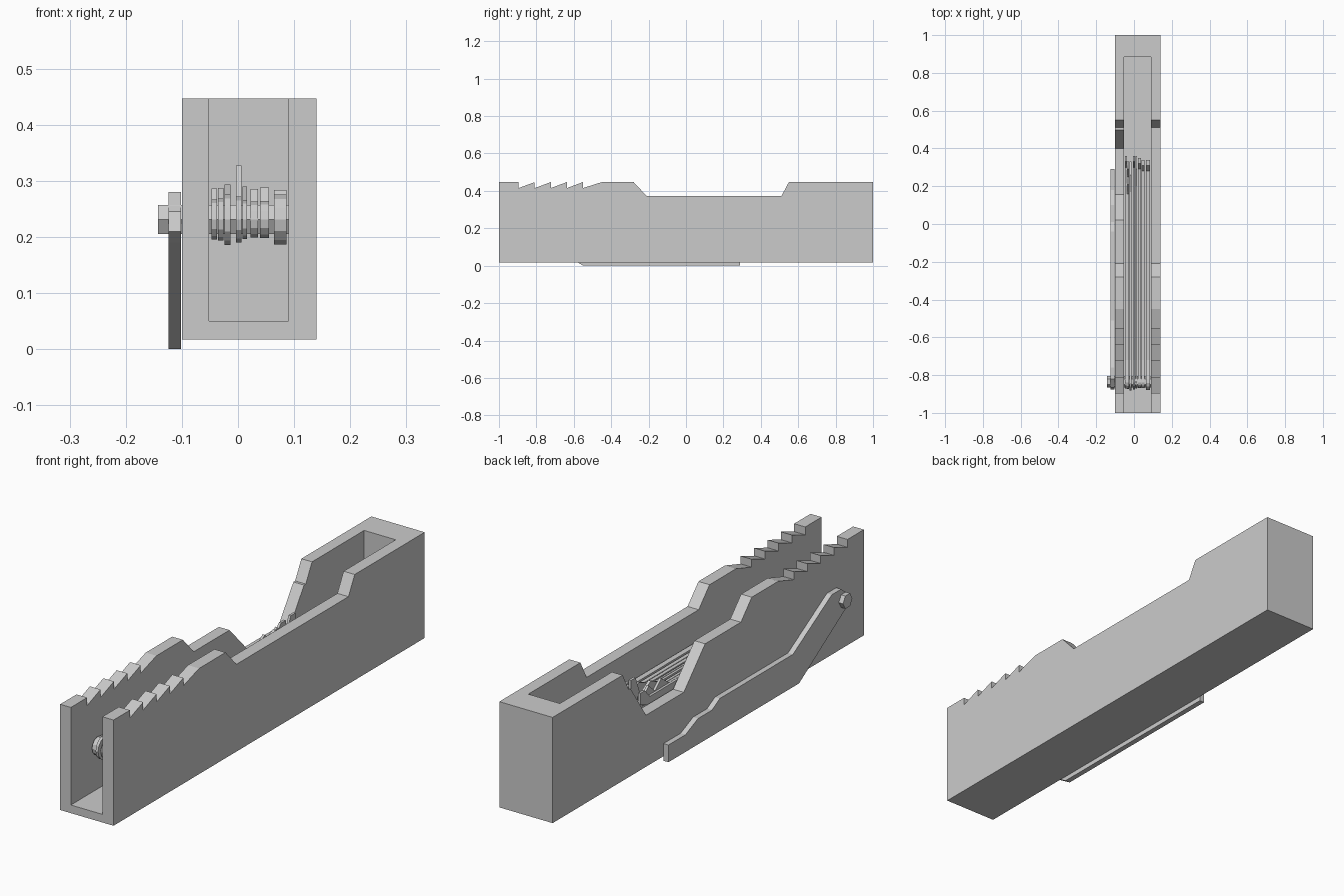
import bpy, bmesh, math

cube = bpy.data.objects.get("Cube")
if cube:
    bpy.data.objects.remove(cube, do_unlink=True)

grey = bpy.data.materials.new("light_grey")
grey.use_nodes = True
grey.diffuse_color = (0.6, 0.6, 0.6, 1)
grey.node_tree.nodes["Principled BSDF"].inputs["Base Color"].default_value = (0.6, 0.6, 0.6, 1)


def prism(name, outline, x0, x1):
    """Extrude a (y, z) outline from x0 to x1."""
    bm = bmesh.new()
    face = bm.faces.new([bm.verts.new((x0, y, z)) for y, z in outline])
    ext = bmesh.ops.extrude_face_region(bm, geom=[face])
    moved = [g for g in ext["geom"] if isinstance(g, bmesh.types.BMVert)]
    bmesh.ops.translate(bm, verts=moved, vec=(x1 - x0, 0, 0))
    bmesh.ops.recalc_face_normals(bm, faces=bm.faces)
    mesh = bpy.data.meshes.new(name)
    bm.to_mesh(mesh)
    bm.free()
    mesh.materials.append(grey)
    obj = bpy.data.objects.new(name, mesh)
    bpy.context.collection.objects.link(obj)
    return obj


def box_outline(y0, y1, z0, z1):
    return [(y0, z0), (y1, z0), (y1, z1), (y0, z1)]


def arc(cy, cz, r, start, end, steps):
    """Points on a circle in the y-z plane, angles in degrees."""
    angles = [math.radians(start + (end - start) * i / steps) for i in range(steps + 1)]
    return [(cy + r * math.cos(a), cz + r * math.sin(a)) for a in angles]


def cut(target, cutter):
    mod = target.modifiers.new("cut", 'BOOLEAN')
    mod.operation = 'DIFFERENCE'
    mod.solver = 'EXACT'
    mod.object = cutter
    cutter.hide_render = True
    bpy.context.view_layer.objects.active = target
    bpy.ops.object.modifier_apply(modifier=mod.name)
    bpy.data.objects.remove(cutter, do_unlink=True)


BASE, TOP, DIP = 0.017, 0.447, 0.372
PIN_Y, PIN_Z = -0.835, 0.231

# Case body: side profile with grip teeth and a long dip
teeth = []
for i in range(5):
    y = -0.895 + 0.086 * i
    teeth += [(y, TOP), (y, TOP - 0.032)]
profile = [(1, BASE), (-1, BASE), (-1, TOP)] + teeth
profile += [(-0.45, TOP), (-0.28, TOP), (-0.21, DIP), (0.51, DIP), (0.55, TOP), (1, TOP)]
body = prism("case_body", profile, -0.10, 0.14)

# Hollow channel, open at the front and top
cut(body, prism("channel_cutter", box_outline(-1.2, 0.885, 0.05, 0.7), -0.052, 0.09))

# Deeper finger notch in one wall
notch = [(0.02, DIP), (0.157, 0.227), (0.40, 0.227), (0.586, 0.5), (0.02, 0.5)]
cut(body, prism("notch_cutter", notch, -0.2, 0.0))

# Hexagonal pivot pin through the case
prism("pivot_pin", arc(PIN_Y, PIN_Z, 0.03, 0, 300, 5), -0.143, 0.095)

# Outside lever with a stepped upper edge
lever = [(0.29, 0), (0.29, 0.07), (0.18, 0.07), (0.10, 0.105), (0.01, 0.105),
         (-0.04, 0.133), (-0.51, 0.133), (-0.76, 0.28), (-0.82, 0.28),
         (-0.865, 0.245), (-0.875, 0.21), (-0.85, 0.19), (-0.55, 0)]
prism("outside_lever", lever, -0.124, -0.102)


# Inner blades: round eye on the pin, slim shank, shaped tip
def hook(y, lo, hi, top):
    return [(y - 0.05, lo), (y, lo + 0.02), (y, top), (y - 0.03, top), (y - 0.06, hi)]


def wave(y, lo, hi, top):
    return [(y, lo), (y, hi), (y - 0.04, top), (y - 0.08, hi),
            (y - 0.12, top), (y - 0.17, hi)]


def wedge(y, lo, hi, top):
    return [(y, lo), (y, hi), (y - 0.07, top), (y - 0.16, hi)]


blades = [(-0.047, 0.010, 0.036, 0.286, 0.36, hook),
          (-0.036, 0.010, 0.038, 0.287, 0.33, wave),
          (-0.024, 0.011, 0.046, 0.293, 0.33, wedge),
          (-0.004, 0.010, 0.041, 0.327, 0.36, hook),
          (0.008, 0.008, 0.035, 0.290, 0.36, wedge),
          (0.022, 0.014, 0.032, 0.285, 0.35, hook),
          (0.039, 0.016, 0.033, 0.288, 0.34, hook),
          (0.064, 0.022, 0.045, 0.284, 0.34, hook)]
for n, (x, width, r, top, end, tip) in enumerate(blades, 1):
    lo, hi = PIN_Z - 0.012, PIN_Z + 0.02
    outline = [(-0.72, lo)] + tip(end, lo, hi, top) + [(-0.72, hi)]
    outline += arc(PIN_Y, PIN_Z, r, 70, 290, 8)
    prism(f"inner_blade_{n}", outline, x, x + width)
